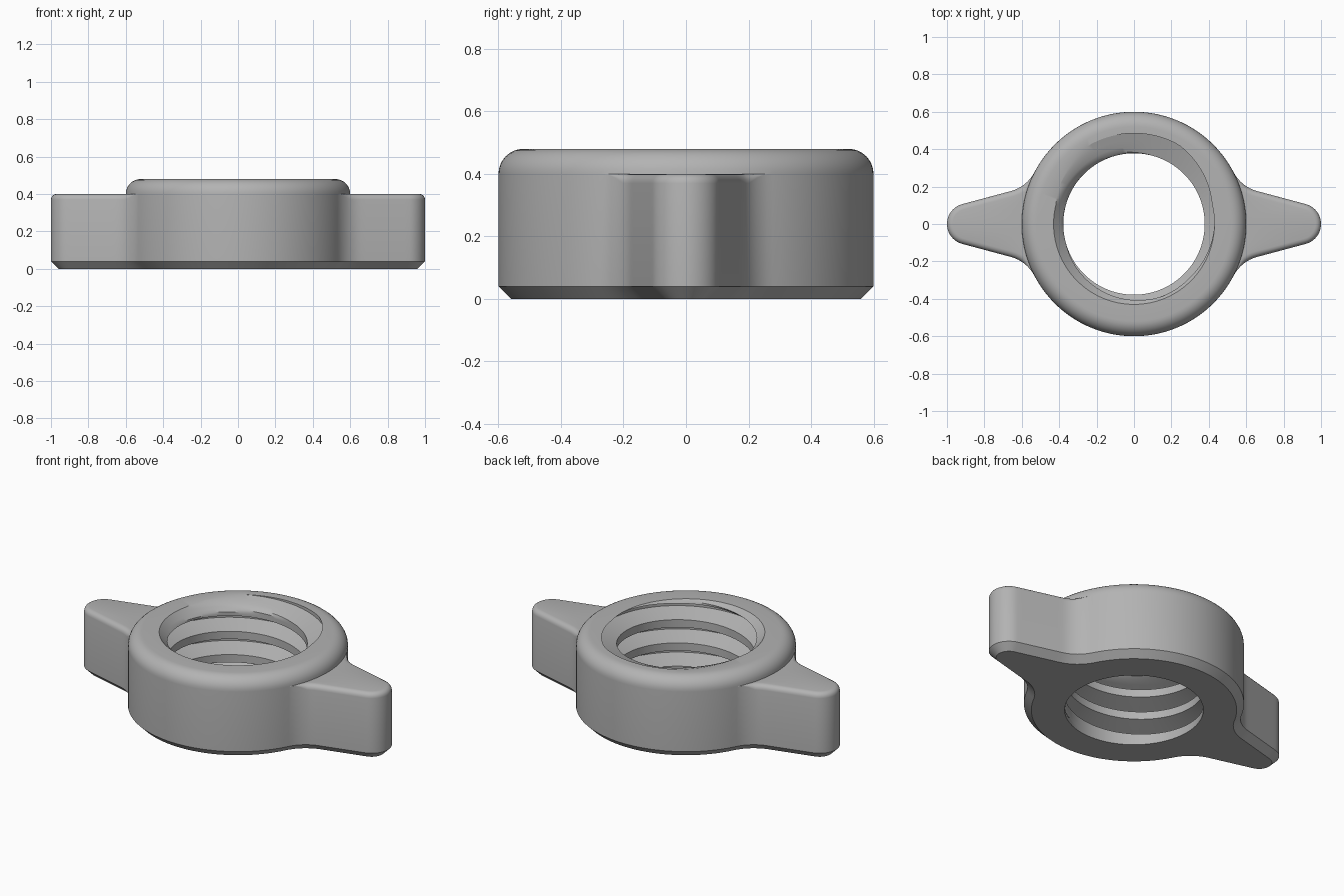
import bpy, bmesh
from math import sin, cos, acos, atan2, hypot, floor, radians, pi, tau

cube = bpy.data.objects.get("Cube")
if cube:
    bpy.data.objects.remove(cube, do_unlink=True)

RING_R, HEIGHT, WING_Z = 0.6, 0.48, 0.4
CROWN, CHAMFER, EDGE = 0.08, 0.04, 0.03
TIP_R, FILLET = 0.11, 0.2
BORE, DEPTH, PITCH, SUB = 0.378, 0.107, 0.14, 12


def arc(cx, cy, r, a0, a1, n):
    return [(cx + r * cos(a0 + (a1 - a0) * i / n), cy + r * sin(a0 + (a1 - a0) * i / n))
            for i in range(n + 1)]


def wing_outline():
    """Closed outline: rounded wing tip, tapering side, fillet, ring; mirrored."""
    a = radians(75)
    tip_x = 1 - TIP_R
    c = tip_x * cos(a) + TIP_R
    phi = a - acos((c + FILLET) / (RING_R + FILLET))
    fx, fy = (RING_R + FILLET) * cos(phi), (RING_R + FILLET) * sin(phi)
    tip = arc(tip_x, 0, TIP_R, 0, a, 10)
    fil = arc(fx, fy, FILLET, a + pi, phi + pi, 8)
    p, q = tip[-1], fil[0]
    side = [(p[0] + (q[0] - p[0]) * i / 10, p[1] + (q[1] - p[1]) * i / 10) for i in range(1, 10)]
    ring = arc(0, 0, RING_R, phi, pi / 2, 22)[1:]
    quarter = tip + side + fil + ring
    half = quarter + [(-x, y) for x, y in reversed(quarter[:-1])]
    return half + [(x, -y) for x, y in reversed(half[1:-1])]


outline = wing_outline()
N = len(outline)
theta = [atan2(y, x) % tau for x, y in outline]


def inset(i, d):
    (x0, y0), (x1, y1) = outline[i - 1], outline[(i + 1) % N]
    tx, ty = x1 - x0, y1 - y0
    k = d / hypot(tx, ty)
    return outline[i][0] - ty * k, outline[i][1] + tx * k


PHASE = HEIGHT / PITCH - 0.25


def bore_radius(t, z):
    """Trapezoid thread groove, fading out at the bottom, with a top lead-in."""
    u = (z / PITCH - t / tau - PHASE + 0.5) % 1 - 0.5
    groove = min(1, max(0, (4 - abs(u) * SUB) / 3))
    fade = min(1, max(0, (z - 0.03) / 0.05))
    return max(BORE + DEPTH * groove * fade, 0.43 - (HEIGHT - z))


bm = bmesh.new()


def bridge(a, b):
    for i in range(N):
        k = (i + 1) % N
        bm.faces.new((a[i], a[k], b[k], b[i]))


# Outer skin: bottom face, chamfer, walls, wing top edge, wing top, crown
def polar(i, r, z):
    return (r * cos(theta[i]), r * sin(theta[i]), z)


edge = [min(EDGE, max(0, hypot(*p) - RING_R)) for p in outline]
loops = [[polar(i, bore_radius(theta[i], 0), 0) for i in range(N)],
         [(*inset(i, CHAMFER), 0) for i in range(N)],
         [(*p, CHAMFER) for p in outline]]
for s in range(5):
    a = s * pi / 8
    loops.append([(*inset(i, edge[i] * (1 - cos(a))), WING_Z - edge[i] * (1 - sin(a)))
                  for i in range(N)])
for s in range(9):
    a = s * pi / 16
    loops.append([polar(i, RING_R - CROWN * (1 - cos(a)), WING_Z + CROWN * sin(a))
                  for i in range(N)])
loops.append([polar(i, bore_radius(theta[i], HEIGHT), HEIGHT) for i in range(N)])
skin = [[bm.verts.new(p) for p in loop] for loop in loops]
for a, b in zip(skin, skin[1:]):
    bridge(a, b)

# Threaded bore: rows follow the helix and are clamped at both ends
first = floor(-(PHASE + 1) * SUB) - 1
last = floor((HEIGHT / PITCH - PHASE) * SUB) + 2
grid = []
for j in range(first, last + 1):
    row = []
    for i in range(N):
        z = PITCH * (j / SUB + theta[i] / tau + PHASE)
        z = min(HEIGHT, max(0, z))
        row.append(bm.verts.new(polar(i, bore_radius(theta[i], z), z)))
    grid.append(row)
top = len(grid) - 1
for j in range(top):
    for i in range(N):
        if i < N - 1:
            b, c = grid[j][i + 1], grid[j + 1][i + 1]
        else:
            b, c = grid[min(j + SUB, top)][0], grid[min(j + 1 + SUB, top)][0]
        if b is not c:
            bm.faces.new((grid[j][i], b, c, grid[j + 1][i]))
        else:
            bm.faces.new((grid[j][i], b, grid[j + 1][i]))

bmesh.ops.remove_doubles(bm, verts=bm.verts[:], dist=1e-5)
bmesh.ops.recalc_face_normals(bm, faces=bm.faces[:])
mesh = bpy.data.meshes.new("wing_nut")
bm.to_mesh(mesh)
bm.free()

# Plain grey material
grey = bpy.data.materials.new("plain_grey")
grey.use_nodes = True
colour = (0.45, 0.45, 0.45, 1)
grey.diffuse_color = colour
grey.node_tree.nodes["Principled BSDF"].inputs["Base Color"].default_value = colour
mesh.materials.append(grey)

nut = bpy.data.objects.new("wing_nut", mesh)
bpy.context.collection.objects.link(nut)
bpy.ops.object.select_all(action='DESELECT')
nut.select_set(True)
bpy.context.view_layer.objects.active = nut
bpy.ops.object.shade_smooth_by_angle(angle=radians(30))
